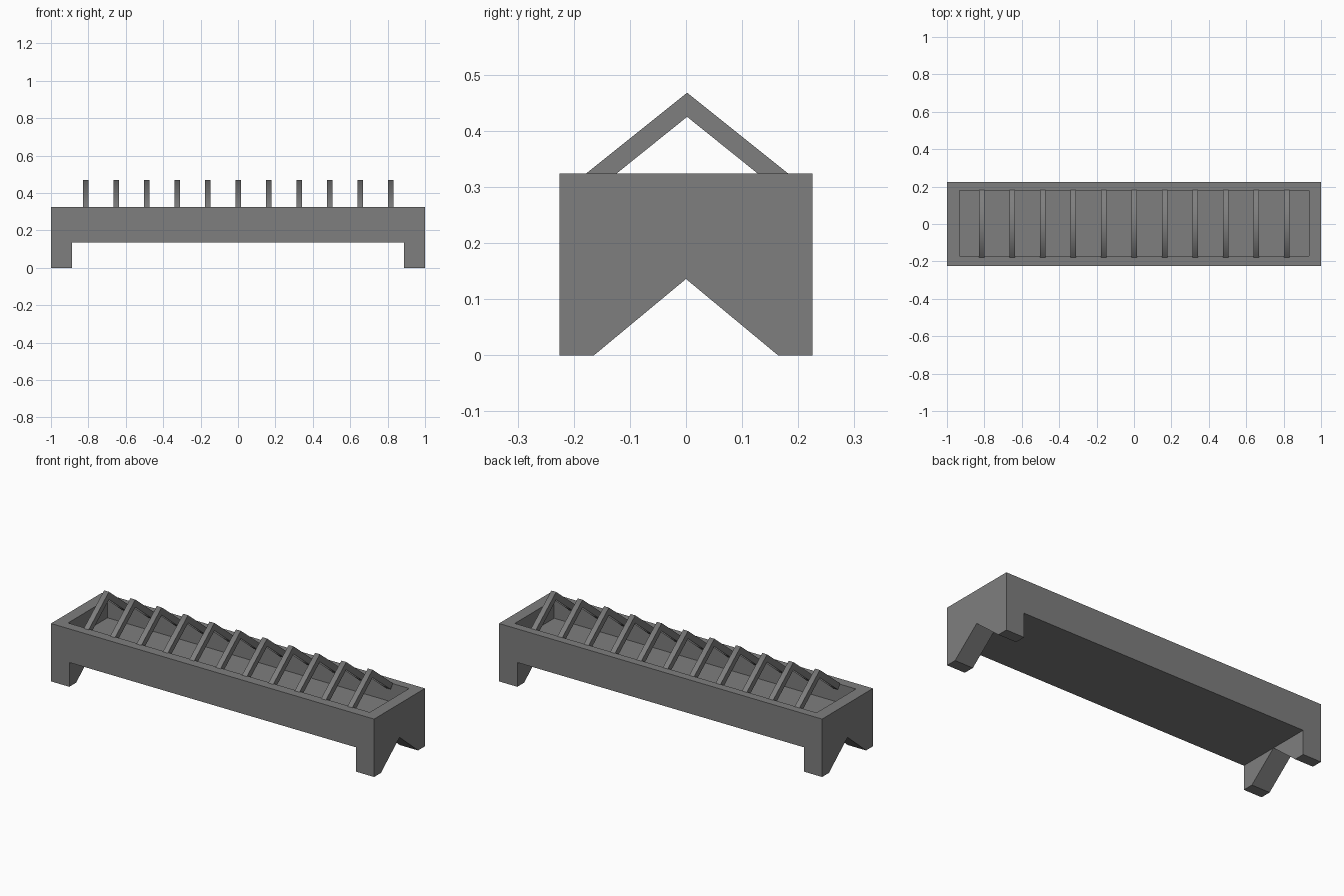
import bpy, bmesh
from math import radians

if "Cube" in bpy.data.objects:
    bpy.data.objects.remove(bpy.data.objects["Cube"])

# Dark grey iron shared by all parts
iron = bpy.data.materials.new("dark_iron")
iron.diffuse_color = (0.21, 0.21, 0.21, 1)
iron.use_nodes = True
iron.node_tree.nodes["Principled BSDF"].inputs["Base Color"].default_value = iron.diffuse_color


def prism(name, profile, x0, x1):
    """Extrude a closed (y, z) profile along x from x0 to x1."""
    bm = bmesh.new()
    face = bm.faces.new([bm.verts.new((x0, y, z)) for y, z in profile])
    new = bmesh.ops.extrude_face_region(bm, geom=[face])["geom"]
    verts = [v for v in new if isinstance(v, bmesh.types.BMVert)]
    bmesh.ops.translate(bm, verts=verts, vec=(x1 - x0, 0, 0))
    bmesh.ops.recalc_face_normals(bm, faces=bm.faces)
    mesh = bpy.data.meshes.new(name)
    bm.to_mesh(mesh)
    bm.free()
    mesh.materials.append(iron)
    ob = bpy.data.objects.new(name, mesh)
    bpy.context.collection.objects.link(ob)
    return ob


def rect(y0, y1, z0, z1):
    return [(y0, z0), (y1, z0), (y1, z1), (y0, z1)]


def cut(target, cutter):
    mod = target.modifiers.new("cut", 'BOOLEAN')
    mod.object = cutter
    mod.solver = 'EXACT'
    cutter.hide_render = True
    cutter.hide_set(True)


UNDER, RIM, FLOOR = 0.136, 0.324, 0.22

# Trough: full block, with leg gap and hollow cut away
trough = prism("trough", rect(-0.225, 0.225, 0, RIM), -1, 1)
cut(trough, prism("leg_gap_cutter", rect(-0.3, 0.3, -0.1, UNDER), -0.887, 0.887))
cut(trough, prism("hollow_cutter", rect(-0.17, 0.178, FLOOR, 0.4), -0.933, 0.935))

# V notch that splits each end into two feet
slope = UNDER / 0.164
notch = [(0, UNDER), (-0.164 - 0.05 / slope, -0.05), (0.164 + 0.05 / slope, -0.05)]
cut(trough, prism("foot_notch_cutter", notch, -1.1, 1.1))

# Row of chevron feed bars, smooth over the ridge, ends tucked below the rim
chevron = [(-0.178, 0.324), (0.002, 0.468), (0.182, 0.324),
           (0.160, 0.298), (0.002, 0.425), (-0.156, 0.298)]
bars = [prism(f"chevron_bar_{i + 1}", chevron, x - 0.015, x + 0.015)
        for i, x in enumerate(-0.815 + k * 0.1632 for k in range(11))]
bpy.ops.object.select_all(action='DESELECT')
for bar in bars:
    bar.select_set(True)
bpy.context.view_layer.objects.active = bars[0]
bpy.ops.object.shade_smooth_by_angle(angle=radians(82))
